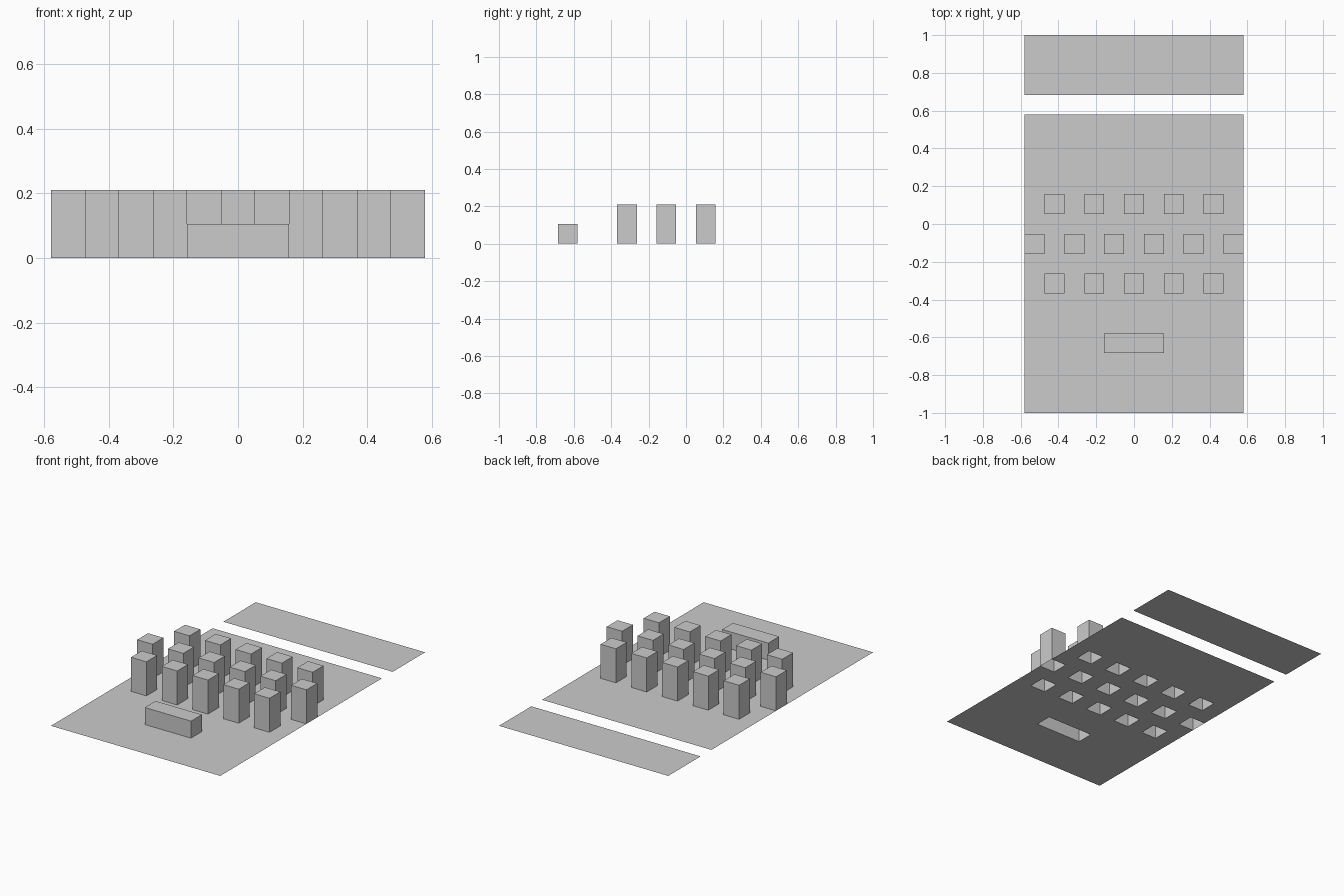
import bpy, bmesh

if "Cube" in bpy.data.objects:
    bpy.data.objects.remove(bpy.data.objects["Cube"])

U = 2 / 19  # layout module: everything sits on this grid


def finish(bm, name):
    mesh = bpy.data.meshes.new(name)
    bm.to_mesh(mesh)
    bm.free()
    obj = bpy.data.objects.new(name, mesh)
    bpy.context.collection.objects.link(obj)
    return obj


def sheet(name, nx, ny, cy, holes=()):
    """Flat sheet of nx * ny modules; cells listed in holes are left open."""
    bm = bmesh.new()
    verts = [[bm.verts.new(((i - nx / 2) * U, (cy + j - ny / 2) * U, 0))
              for j in range(ny + 1)] for i in range(nx + 1)]
    for i in range(nx):
        for j in range(ny):
            cell = (round(i - nx / 2 + 0.5), round(cy + j - ny / 2 + 0.5))
            if cell not in holes:
                bm.faces.new((verts[i][j], verts[i + 1][j],
                              verts[i + 1][j + 1], verts[i][j + 1]))
    bmesh.ops.delete(bm, geom=[v for v in bm.verts if not v.link_faces], context='VERTS')
    return finish(bm, name)


def shell(name, x, y, width, height):
    """Box without a bottom, standing on the ground."""
    bm = bmesh.new()
    bmesh.ops.create_cube(bm, size=1)
    for v in bm.verts:
        v.co = ((x + v.co.x * width) * U, (y + v.co.y) * U, (v.co.z + 0.5) * height * U)
    bottom = [f for f in bm.faces if f.calc_center_median().z < 1e-5]
    bmesh.ops.delete(bm, geom=bottom, context='FACES_ONLY')
    return finish(bm, name)


# Staggered tall blocks in three rows
even, odd = range(-4, 5, 2), range(-5, 6, 2)
blocks = [(x, y) for y, row in ((-3, even), (-1, odd), (1, even)) for x in row]
for n, (x, y) in enumerate(blocks):
    shell(f"tall_block_{n + 1}", x, y, 1, 2)

# Low wide block at the front
shell("low_block", 0, -6, 3, 1)

# Main floor, open under every block, and the separate back strip
sheet("main_floor", 11, 15, -2, set(blocks) | {(x, -6) for x in (-1, 0, 1)})
sheet("back_strip", 11, 3, 8)
